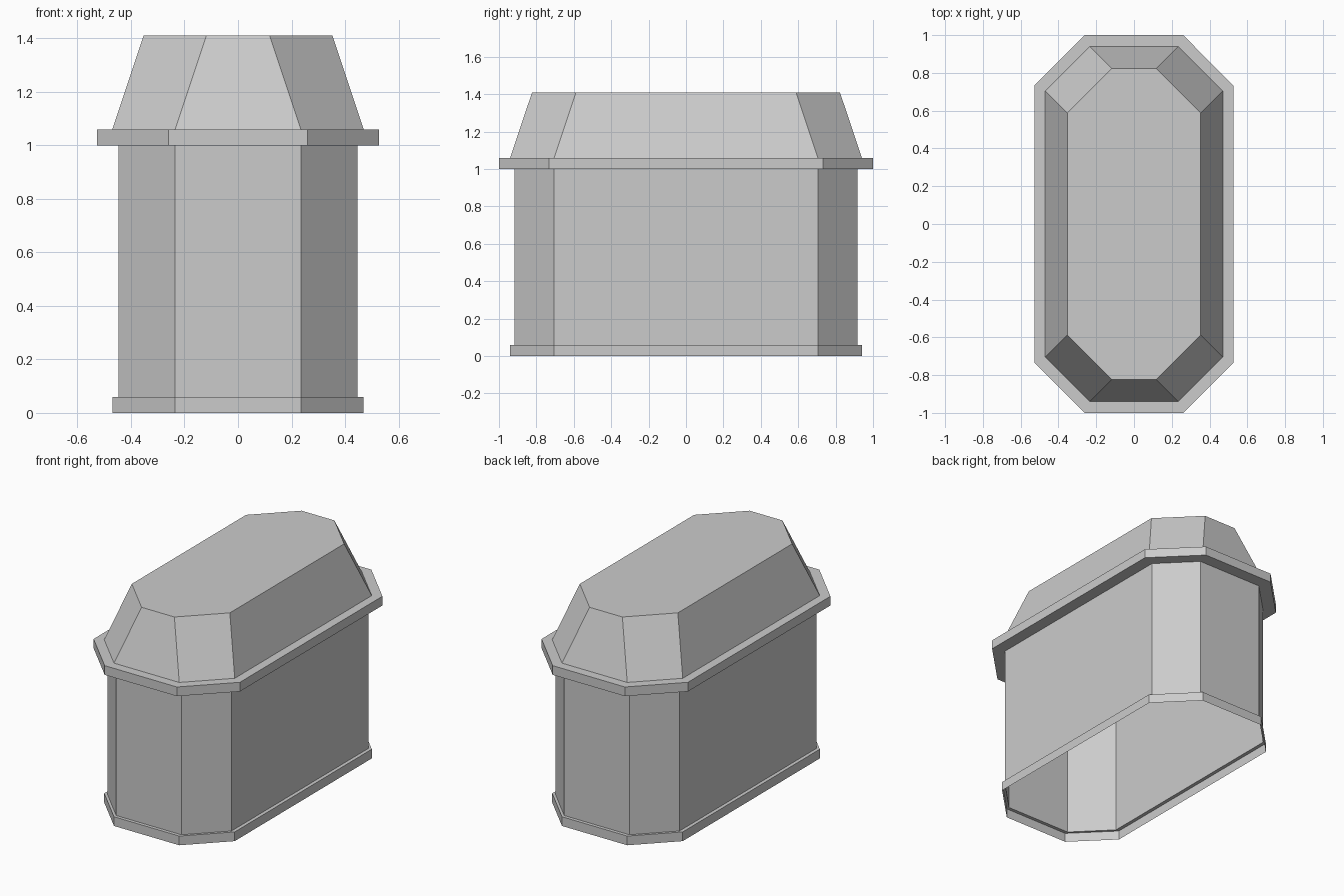
import bpy
import bmesh

if "Cube" in bpy.data.objects:
    bpy.data.objects.remove(bpy.data.objects["Cube"])


def octagon(bm, hx, hy, cx, cy, z):
    """Ring of 8 verts: half sizes hx, hy with corner cuts starting at cx, cy."""
    pts = [(hx, cy), (cx, hy), (-cx, hy), (-hx, cy),
           (-hx, -cy), (-cx, -hy), (cx, -hy), (hx, -cy)]
    return [bm.verts.new((x, y, z)) for x, y in pts]


def shell(name, sections, cap_top=False):
    """Loft an open-bottomed shell through stacked octagons."""
    bm = bmesh.new()
    rings = [octagon(bm, *s) for s in sections]
    for a, b in zip(rings, rings[1:]):
        for i in range(8):
            j = (i + 1) % 8
            bm.faces.new((a[i], a[j], b[j], b[i]))
    if cap_top:
        bm.faces.new(rings[-1])
    mesh = bpy.data.meshes.new(name)
    bm.to_mesh(mesh)
    bm.free()
    obj = bpy.data.objects.new(name, mesh)
    bpy.context.collection.objects.link(obj)
    return obj


foot = (0.47, 0.94, 0.235, 0.705)
wall = (0.447, 0.918, 0.235, 0.705)
rim = (0.527, 1.0, 0.26, 0.733)
roof = (0.353, 0.823, 0.118, 0.588)

# Hollow body with a slightly wider foot band, open underneath
shell("bin_body", [(*foot, 0.0), (*foot, 0.06), (*wall, 0.06), (*wall, 1.0)])

# Lid: overhanging rim, then sloped sides to a flat top
shell("bin_lid", [(*wall, 1.0), (*rim, 1.0), (*rim, 1.06),
                  (*foot, 1.06), (*roof, 1.41)], cap_top=True)
